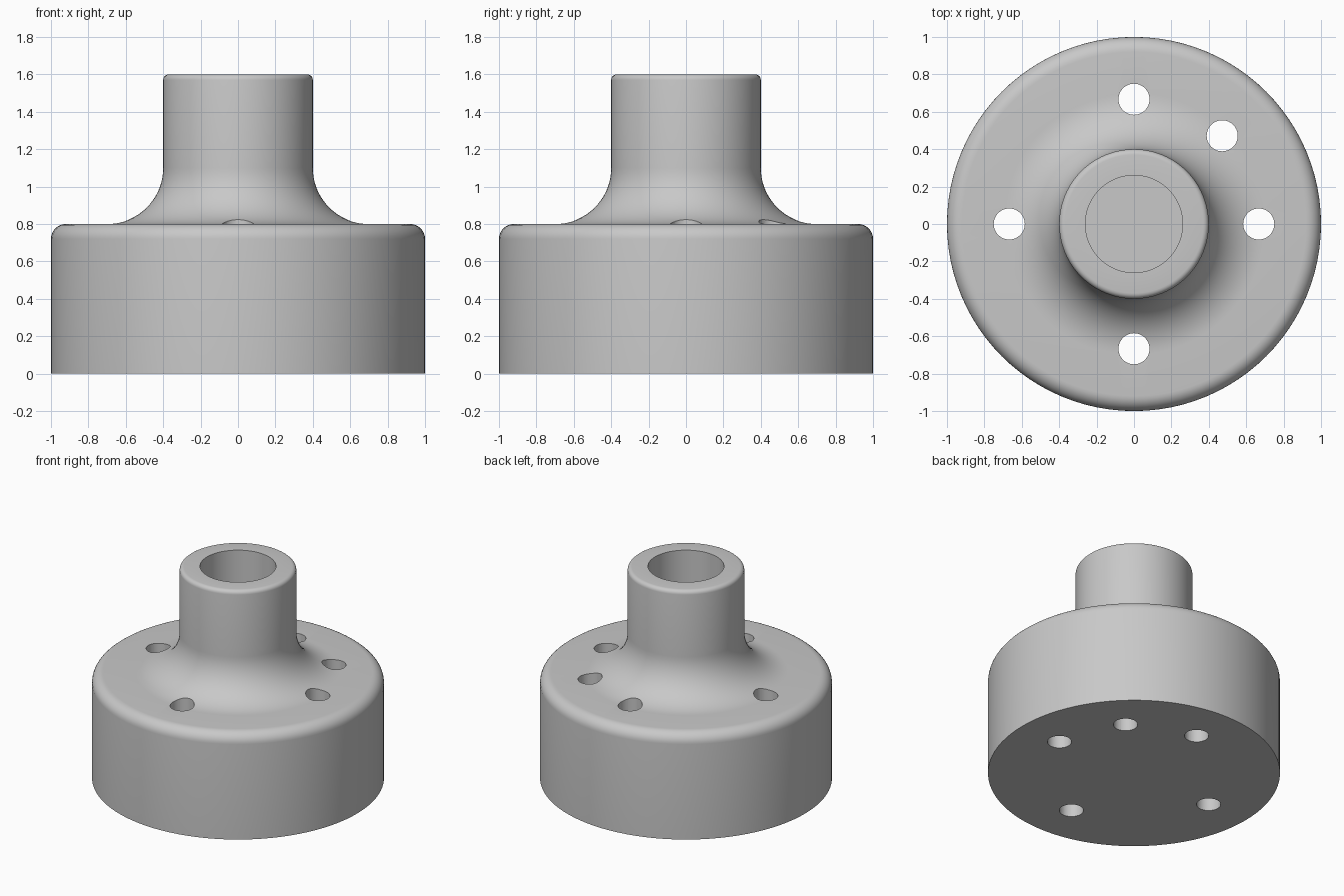
import bpy, bmesh
from math import sin, cos, pi, radians

if "Cube" in bpy.data.objects:
    bpy.data.objects.remove(bpy.data.objects["Cube"], do_unlink=True)

SEGMENTS = 96

grey = bpy.data.materials.new("plain_grey")
grey.use_nodes = True
grey.diffuse_color = (0.58, 0.58, 0.58, 1)
grey.node_tree.nodes["Principled BSDF"].inputs["Base Color"].default_value = (0.58, 0.58, 0.58, 1)


def arc(r, z, radius, start, end, steps):
    """Points of an arc around (r, z), angles in degrees."""
    angles = [radians(start + (end - start) * i / steps) for i in range(steps + 1)]
    return [(r + radius * cos(a), z + radius * sin(a)) for a in angles]


def lathe(name, profile):
    """Turn an (r, z) profile, starting and ending on the axis, around z."""
    bm = bmesh.new()
    verts = [bm.verts.new((r, 0, z)) for r, z in profile]
    edges = [bm.edges.new(pair) for pair in zip(verts, verts[1:])]
    bmesh.ops.spin(bm, geom=verts + edges, cent=(0, 0, 0), axis=(0, 0, 1),
                   angle=2 * pi, steps=SEGMENTS, use_merge=True)
    bmesh.ops.remove_doubles(bm, verts=bm.verts, dist=1e-5)
    bmesh.ops.recalc_face_normals(bm, faces=bm.faces)
    mesh = bpy.data.meshes.new(name)
    bm.to_mesh(mesh)
    bm.free()
    obj = bpy.data.objects.new(name, mesh)
    bpy.context.collection.objects.link(obj)
    mesh.materials.append(grey)
    return obj


# Flange with rounded rim, flared neck, hub and blind bore
profile = [(0, 0), (1, 0)]
profile += arc(0.92, 0.72, 0.08, 0, 90, 8)
profile += arc(0.7, 1.1, 0.3, 270, 180, 16)
profile += arc(0.37, 1.57, 0.03, 0, 90, 5)
profile += [(0.26, 1.6), (0.26, 0.8), (0, 0.8)]
hub = lathe("flanged_hub", profile)

# Bolt holes: four square to the axes and one extra on the diagonal
bm = bmesh.new()
for degrees in (0, 45, 90, 180, 270):
    a = radians(degrees)
    made = bmesh.ops.create_cone(bm, cap_ends=True, segments=40, radius1=0.083,
                                 radius2=0.083, depth=2)
    bmesh.ops.translate(bm, verts=made["verts"],
                        vec=(0.667 * cos(a), 0.667 * sin(a), 0.5))
mesh = bpy.data.meshes.new("bolt_hole_cutter")
bm.to_mesh(mesh)
bm.free()
mesh.materials.append(grey)
cutter = bpy.data.objects.new("bolt_hole_cutter", mesh)
bpy.context.collection.objects.link(cutter)

cut = hub.modifiers.new("bolt_holes", 'BOOLEAN')
cut.operation = 'DIFFERENCE'
cut.solver = 'EXACT'
cut.object = cutter

bpy.ops.object.select_all(action='DESELECT')
hub.select_set(True)
bpy.context.view_layer.objects.active = hub
bpy.ops.object.modifier_apply(modifier=cut.name)
bpy.data.objects.remove(cutter, do_unlink=True)
bpy.ops.object.shade_smooth_by_angle(angle=radians(35))
